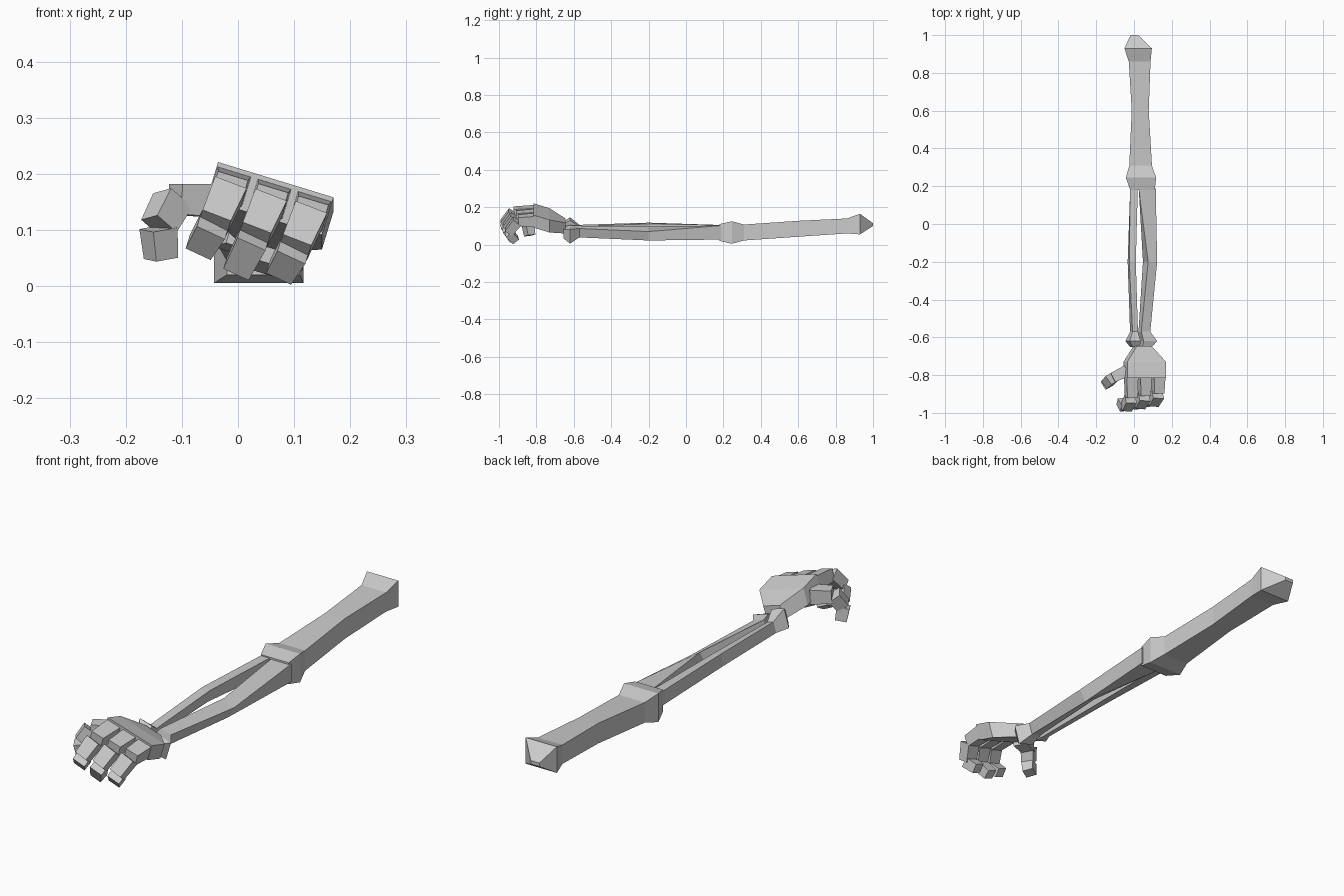
import bpy
import bmesh
from math import radians, sin, cos
from mathutils import Vector

cube = bpy.data.objects.get("Cube")
if cube:
    bpy.data.objects.remove(cube, do_unlink=True)

bone_grey = bpy.data.materials.new("bone_grey")
bone_grey.use_nodes = True
colour = (0.6, 0.6, 0.6, 1)
bone_grey.diffuse_color = colour
bone_grey.node_tree.nodes["Principled BSDF"].inputs["Base Color"].default_value = colour


def build_rings(name, rings):
    """Skin a row of four-cornered rings and cap both ends."""
    bm = bmesh.new()
    loops = [[bm.verts.new(point) for point in ring] for ring in rings]
    for near, far in zip(loops, loops[1:]):
        for i in range(4):
            j = (i + 1) % 4
            bm.faces.new((near[i], near[j], far[j], far[i]))
    bm.faces.new(loops[0])
    bm.faces.new(loops[-1])
    bmesh.ops.recalc_face_normals(bm, faces=bm.faces)
    mesh = bpy.data.meshes.new(name)
    bm.to_mesh(mesh)
    bm.free()
    mesh.materials.append(bone_grey)
    obj = bpy.data.objects.new(name, mesh)
    bpy.context.collection.objects.link(obj)
    return obj


def rectangle(centre, across, up, width, height):
    a, b = across * width / 2, up * height / 2
    return [centre - a - b, centre + a - b, centre + a + b, centre - a + b]


def rolled_axes(degrees):
    r = radians(degrees)
    return Vector((cos(r), 0, -sin(r))), Vector((sin(r), 0, cos(r)))


def bone(name, sections):
    """Each section: y, centre x, centre z, width, height, roll."""
    rings = []
    for y, x, z, width, height, roll in sections:
        across, up = rolled_axes(roll)
        rings.append(rectangle(Vector((x, y, z)), across, up, width, height))
    return build_rings(name, rings)


def digit(name, path, across, widths, depths):
    """Separate tapered blocks, one for each joint along the path."""
    for i, (start, end) in enumerate(zip(path, path[1:])):
        along = (end - start).normalized()
        side = (across - along * across.dot(along)).normalized()
        up = side.cross(along)
        rings = [rectangle(start.lerp(end, t), side, up, widths[i] * s, depths[i] * s)
                 for t, s in ((0.04, 1), (0.96, 0.9))]
        build_rings(f"{name}_joint_{i + 1}", rings)


# Long bones
bone("upper_arm_bone", [
    (0.18, 0.045, 0.065, 0.13, 0.09, 0),
    (0.245, 0.037, 0.065, 0.16, 0.12, 0),
    (0.31, 0.035, 0.065, 0.12, 0.085, 0),
    (0.6, 0.033, 0.085, 0.09, 0.085, 0),
    (0.86, 0.03, 0.1, 0.115, 0.08, 0),
    (0.93, 0.022, 0.11, 0.145, 0.11, 0),
    (1, 0.002, 0.107, 0.04, 0.015, 0),
])
bone("outer_forearm_bone", [
    (0.19, 0.07, 0.065, 0.09, 0.075, 0),
    (-0.2, 0.085, 0.06, 0.055, 0.055, 30),
    (-0.57, 0.055, 0.07, 0.05, 0.05, 17),
    (-0.62, 0.075, 0.055, 0.075, 0.08, 17),
    (-0.655, 0.06, 0.065, 0.05, 0.05, 17),
])
bone("inner_forearm_bone", [
    (0.19, 0, 0.075, 0.04, 0.06, 0),
    (-0.2, -0.012, 0.09, 0.035, 0.05, 10),
    (-0.57, 0, 0.08, 0.03, 0.045, 17),
    (-0.62, -0.005, 0.1, 0.06, 0.08, 17),
    (-0.65, 0.005, 0.095, 0.04, 0.05, 17),
])

# Palm
TILT = 17
bone("palm", [
    (-0.645, 0.045, 0.1, 0.08, 0.06, TILT),
    (-0.73, 0.057, 0.13, 0.215, 0.07, TILT),
    (-0.815, 0.057, 0.156, 0.215, 0.07, TILT),
])

# Three curled fingers hanging from the tilted knuckle line
across, up = rolled_axes(TILT)
knuckle = Vector((-0.035, 0, 0.22))
fingers = (("inner_finger", 0.032, 0, 0.15),
           ("middle_finger", 0.107, 0.012, 0.168),
           ("outer_finger", 0.182, 0.025, 0.15))
for name, offset, shorten, drop in fingers:
    root = knuckle + across * offset
    curl = ((-0.81, 0.035, 0), (-0.925 + shorten, 0.04, 0),
            (-0.975 + shorten, 0.105, 0.008), (-0.935 + shorten, drop, 0.02))
    path = [root + Vector((-lean, y, 0)) - up * depth for y, depth, lean in curl]
    digit(name, path, across, (0.062, 0.06, 0.055), (0.055, 0.052, 0.045))

# Thumb
thumb = [Vector(p) for p in ((-0.035, -0.775, 0.152), (-0.115, -0.815, 0.155),
                             (-0.142, -0.845, 0.105), (-0.137, -0.835, 0.047))]
digit("thumb", thumb, Vector((0.5, -0.9, 0)), (0.06, 0.055, 0.05), (0.06, 0.055, 0.05))
